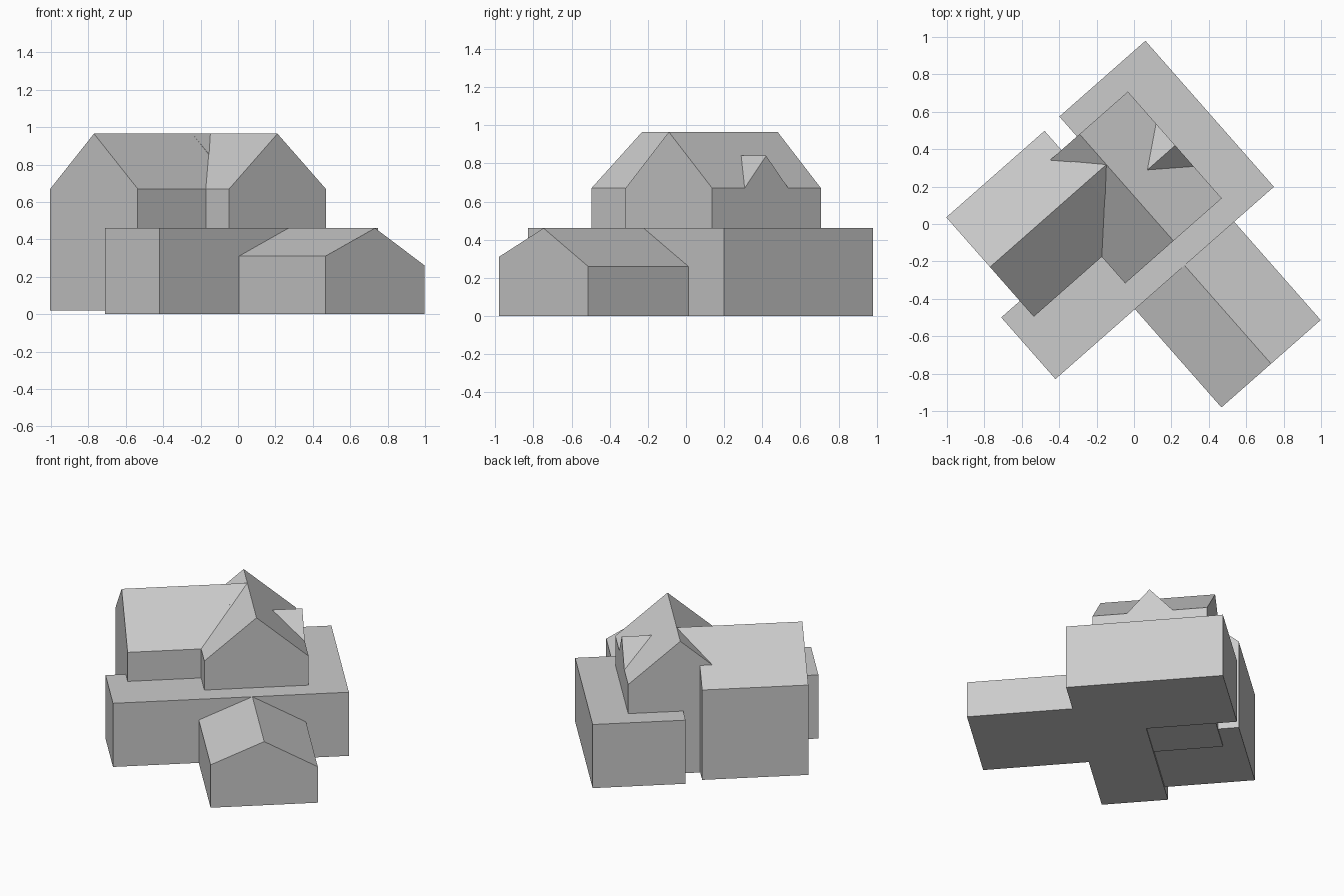
import bpy, bmesh, math
from mathutils import Matrix

if "Cube" in bpy.data.objects:
    bpy.data.objects.remove(bpy.data.objects["Cube"])

# One plain grey for the whole building
grey = bpy.data.materials.new("plain_grey")
grey.use_nodes = True
colour = (0.6, 0.6, 0.6, 1)
grey.diffuse_color = colour
grey.node_tree.nodes["Principled BSDF"].inputs["Base Color"].default_value = colour

# The building is laid out on its own axes, then turned on the plot
TURN = Matrix.Rotation(math.radians(41.35), 4, "Z")


def prism(name, profile, start, end, place):
    """Sweep a closed profile from start to end; place maps (a, b, along) to x, y, z."""
    bm = bmesh.new()
    rings = [[bm.verts.new(place(a, b, t)) for a, b in profile] for t in (start, end)]
    for ring in rings:
        bm.faces.new(ring)
    n = len(profile)
    for i in range(n):
        j = (i + 1) % n
        bm.faces.new((rings[0][i], rings[0][j], rings[1][j], rings[1][i]))
    bmesh.ops.recalc_face_normals(bm, faces=bm.faces)
    bm.transform(TURN)
    mesh = bpy.data.meshes.new(name)
    bm.to_mesh(mesh)
    bm.free()
    mesh.materials.append(grey)
    obj = bpy.data.objects.new(name, mesh)
    bpy.context.scene.collection.objects.link(obj)
    return obj


def along_x(a, b, t):
    return (t, a, b)


def along_y(a, b, t):
    return (a, t, b)


def upright(a, b, t):
    return (a, b, t)


def gable(lo, hi, base, eave, ridge, eave_hi=None):
    """House-shaped profile: two walls and a pitched roof."""
    return [(lo, base), (hi, base), (hi, eave_hi or eave),
            ((lo + hi) / 2, ridge), (lo, eave)]


# L-shaped flat-roofed ground floor
floor_plan = [(-0.863, -0.345), (0.693, -0.345), (0.693, 0.695),
              (0.08, 0.695), (0.08, 0.094), (-0.863, 0.094)]
prism("ground_floor", floor_plan, 0, 0.46, upright)

# Low front wing with uneven eaves
prism("front_wing", gable(-0.297, 0.41, 0, 0.31, 0.46, 0.26), -1.045, -0.345, along_y)

# Tall main house
prism("main_house", gable(-0.245, 0.443, 0.01, 0.67, 0.965), -0.207, 0.553, along_y)

# Tall side wing, with its roof carried on to the main ridge
prism("side_wing", gable(-0.018, 0.69, 0.02, 0.67, 0.965), -0.73, -0.03, along_x)
prism("roof_junction", [(0.121, 0.79), (0.551, 0.79), (0.336, 0.965)], -0.03, 0.098, along_x)

# Triangular dormer
prism("dormer", [(0.02, 0.67), (0.325, 0.67), (0.17, 0.84)], 0.15, 0.443, along_x)
